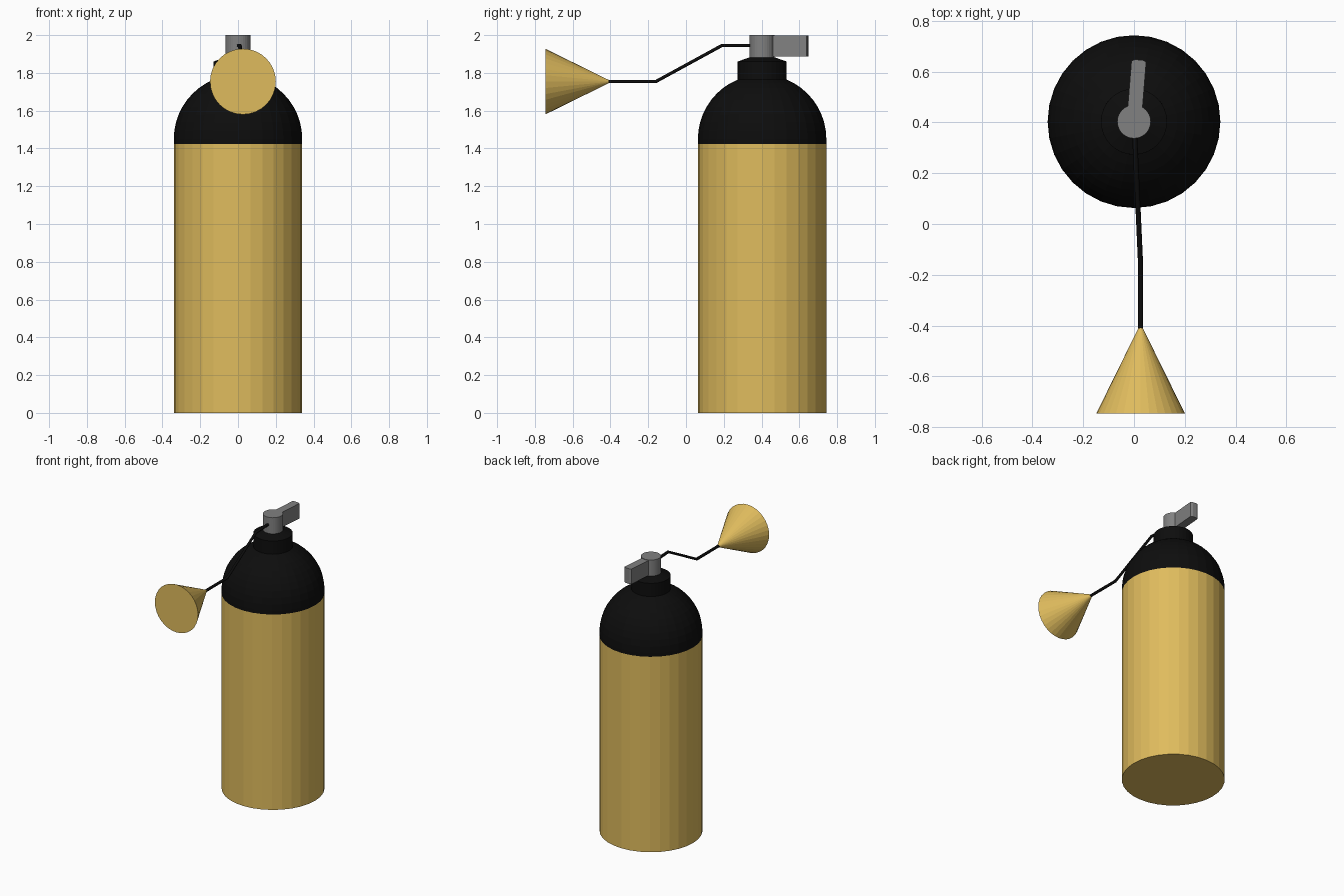
import bpy, bmesh, math
from mathutils import Vector

if "Cube" in bpy.data.objects:
    bpy.data.objects.remove(bpy.data.objects["Cube"])

CY = 0.403  # y position of the bottle axis


def material(name, rgb):
    m = bpy.data.materials.new(name)
    m.diffuse_color = (*rgb, 1)
    m.use_nodes = True
    m.node_tree.nodes["Principled BSDF"].inputs["Base Color"].default_value = m.diffuse_color
    return m


gold = material("gold_paint", (0.74, 0.50, 0.11))
black = material("black_rubber", (0.004, 0.004, 0.004))
grey = material("grey_metal", (0.22, 0.22, 0.22))


def finish(name, bm, mat):
    bmesh.ops.recalc_face_normals(bm, faces=bm.faces)
    me = bpy.data.meshes.new(name)
    bm.to_mesh(me)
    bm.free()
    me.materials.append(mat)
    ob = bpy.data.objects.new(name, me)
    bpy.context.collection.objects.link(ob)
    return ob


def lathe(name, profile, mat, segments=32):
    """Spin (radius, z) points around the bottle axis."""
    bm = bmesh.new()
    vs = [bm.verts.new((r, 0, z)) for r, z in profile]
    es = [bm.edges.new(p) for p in zip(vs, vs[1:])]
    bmesh.ops.spin(bm, geom=vs + es, cent=(0, 0, 0), axis=(0, 0, 1),
                   angle=math.tau, steps=segments, use_duplicate=False)
    bmesh.ops.remove_doubles(bm, verts=bm.verts, dist=1e-4)
    ob = finish(name, bm, mat)
    ob.location.y = CY
    return ob


# Tank body
lathe("tank_body", [(0, 0), (0.34, 0), (0.34, 1.423), (0, 1.423)], gold)

# Domed shoulder with neck collar
dome = [(0.34 * math.cos(a), 1.45 + 0.34 * math.sin(a))
        for a in (math.radians(67.5) * i / 9 for i in range(10))]
lathe("shoulder_and_neck", [(0, 1.423), (0.34, 1.423)] + dome
      + [(0.13, 1.86), (0.065, 1.883), (0, 1.883)], black)

# Valve post
lathe("valve_post", [(0, 1.87), (0.066, 1.87), (0.066, 2), (0, 2)], grey)

# Handle lever with a slightly rounded end
bm = bmesh.new()
outline = [(-0.029, 0), (0.029, 0), (0.029, 0.238), (0.015, 0.244),
           (-0.015, 0.244), (-0.029, 0.238)]
face = bm.faces.new([bm.verts.new((x, y, 1.887)) for x, y in outline])
ext = bmesh.ops.extrude_face_region(bm, geom=[face])
top = [g for g in ext["geom"] if isinstance(g, bmesh.types.BMVert)]
bmesh.ops.translate(bm, verts=top, vec=(0, 0, 0.11))
lever = finish("handle_lever", bm, grey)
lever.location.y = CY
lever.rotation_euler.z = -0.08

# Bent hose
curve = bpy.data.curves.new("hose", 'CURVE')
curve.dimensions = '3D'
curve.bevel_depth = 0.01
curve.bevel_resolution = 1
curve.use_fill_caps = True
path = [(0, CY, 1.945), (0.01, 0.19, 1.945),
        (0.026, -0.16, 1.754), (0.026, -0.43, 1.754)]
spline = curve.splines.new('POLY')
spline.points.add(len(path) - 1)
for p, co in zip(spline.points, path):
    p.co = (*co, 1)
curve.materials.append(black)
bpy.context.collection.objects.link(bpy.data.objects.new("hose", curve))

# Discharge horn opening forward
bm = bmesh.new()
bmesh.ops.create_cone(bm, cap_ends=True, segments=32, radius1=0.174,
                      radius2=0.004, depth=0.345)
horn = finish("discharge_horn", bm, gold)
horn.location = (0.026, -0.5725, 1.754)
horn.rotation_euler.x = -math.pi / 2
